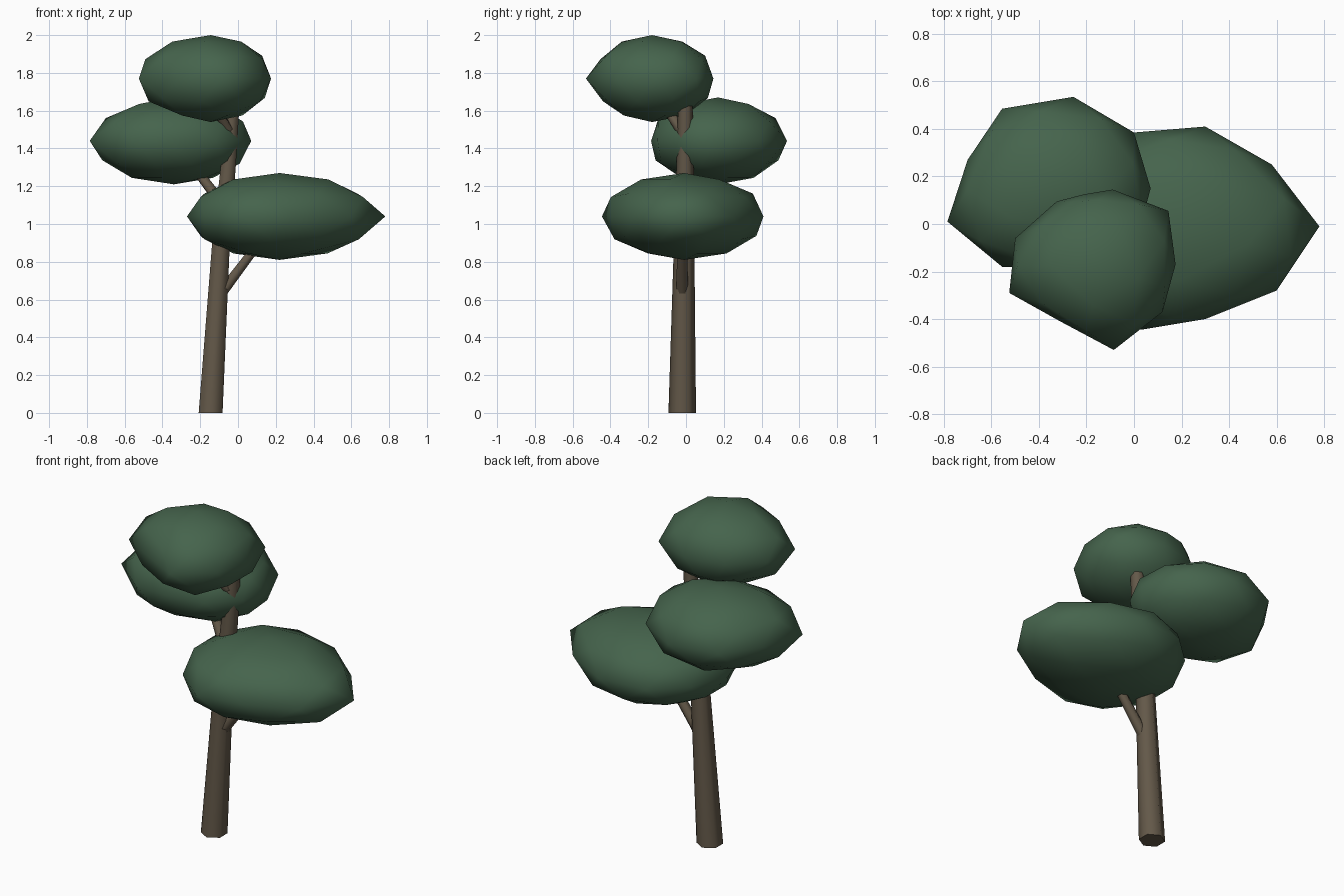
import bpy, bmesh, math
from mathutils import Vector

if "Cube" in bpy.data.objects:
    bpy.data.objects.remove(bpy.data.objects["Cube"])


def make_material(name, color):
    m = bpy.data.materials.new(name)
    m.diffuse_color = (*color, 1)
    m.use_nodes = True
    m.node_tree.nodes["Principled BSDF"].inputs["Base Color"].default_value = m.diffuse_color
    return m


leaf_green = make_material("leaf_green", (0.06, 0.127, 0.073))
bark_brown = make_material("bark_brown", (0.125, 0.098, 0.066))


def finish(bm, name, mat, angle):
    mesh = bpy.data.meshes.new(name)
    bmesh.ops.recalc_face_normals(bm, faces=bm.faces)
    bm.to_mesh(mesh)
    bm.free()
    ob = bpy.data.objects.new(name, mesh)
    bpy.context.collection.objects.link(ob)
    mesh.materials.append(mat)
    bpy.ops.object.select_all(action='DESELECT')
    ob.select_set(True)
    bpy.context.view_layer.objects.active = ob
    bpy.ops.object.shade_smooth_by_angle(angle=math.radians(angle))
    return ob


def foliage(name, center, half_height, outline):
    """Low icosphere whose ten-sided waist is stretched to an uneven outline."""
    bm = bmesh.new()
    bmesh.ops.create_icosphere(bm, subdivisions=2, radius=1)
    c = Vector(center)
    pts = [Vector(p) for p in outline]
    n = len(pts)
    for v in bm.verts:
        r = math.hypot(v.co.x, v.co.y)
        t = ((math.degrees(math.atan2(v.co.y, v.co.x)) - 18) / 36) % n
        k, f = int(t + 1e-4), (t + 1e-4) % 1
        rim = pts[k % n].lerp(pts[(k + 1) % n], f) - c.xy
        r *= 1 + 0.05 * math.sin(math.pi * f)
        v.co = (c.x + rim.x * r, c.y + rim.y * r, c.z + v.co.z * half_height)
    finish(bm, name, leaf_green, 80)


def limb(name, path, radii, sides=6):
    """Tapered tube with level rings along a path."""
    bm = bmesh.new()
    axis = (Vector(path[-1]) - Vector(path[0])).normalized()
    # keep rings level on the trunk, perpendicular on slanted branches
    turn = Vector((0, 0, 1)).rotation_difference(axis)
    rings = []
    for p, r in zip(path, radii):
        ring = []
        for i in range(sides):
            a = 2 * math.pi * (i + 0.5) / sides
            o = Vector((r * math.cos(a), r * math.sin(a), 0))
            if axis.z < 0.95:
                o = turn @ o
            ring.append(bm.verts.new(Vector(p) + o))
        rings.append(ring)
    for lo, hi in zip(rings, rings[1:]):
        for i in range(sides):
            j = (i + 1) % sides
            bm.faces.new((lo[i], lo[j], hi[j], hi[i]))
    bm.faces.new(rings[0][::-1])
    bm.faces.new(rings[-1])
    finish(bm, name, bark_brown, 65)


# Leaning trunk and three branches
limb("trunk", [(-0.145, -0.02, 0), (-0.09, -0.01, 0.9),
               (-0.052, -0.005, 1.3), (-0.02, -0.003, 1.7)],
     [0.073, 0.054, 0.046, 0.037])
limb("lower_branch", [(-0.08, -0.02, 0.645), (0.15, -0.02, 0.95)], [0.032, 0.024])
limb("middle_branch", [(-0.08, 0.0, 1.1), (-0.27, 0.11, 1.35)], [0.032, 0.024])
limb("upper_branch", [(-0.03, 0.0, 1.46), (-0.14, -0.13, 1.65)], [0.03, 0.022])

# Three flattened foliage masses
foliage("lower_foliage", (0.22, -0.01, 1.04), 0.23,
        [(0.78, -0.01), (0.58, 0.25), (0.3, 0.41), (0.0, 0.385), (-0.18, 0.22),
         (-0.27, -0.02), (-0.18, -0.27), (0.03, -0.445), (0.3, -0.4), (0.6, -0.28)])
foliage("middle_foliage", (-0.34, 0.17, 1.44), 0.23,
        [(0.07, 0.15), (0.0, 0.385), (-0.255, 0.535), (-0.555, 0.485), (-0.7, 0.27),
         (-0.785, 0.01), (-0.555, -0.18), (-0.36, -0.185), (-0.12, -0.15), (0.03, 0.0)])
foliage("upper_foliage", (-0.145, -0.18, 1.77), 0.23,
        [(0.175, -0.17), (0.145, 0.055), (-0.09, 0.145), (-0.21, 0.125), (-0.325, 0.095),
         (-0.5, -0.06), (-0.525, -0.29), (-0.31, -0.41), (-0.085, -0.53), (0.12, -0.37)])
